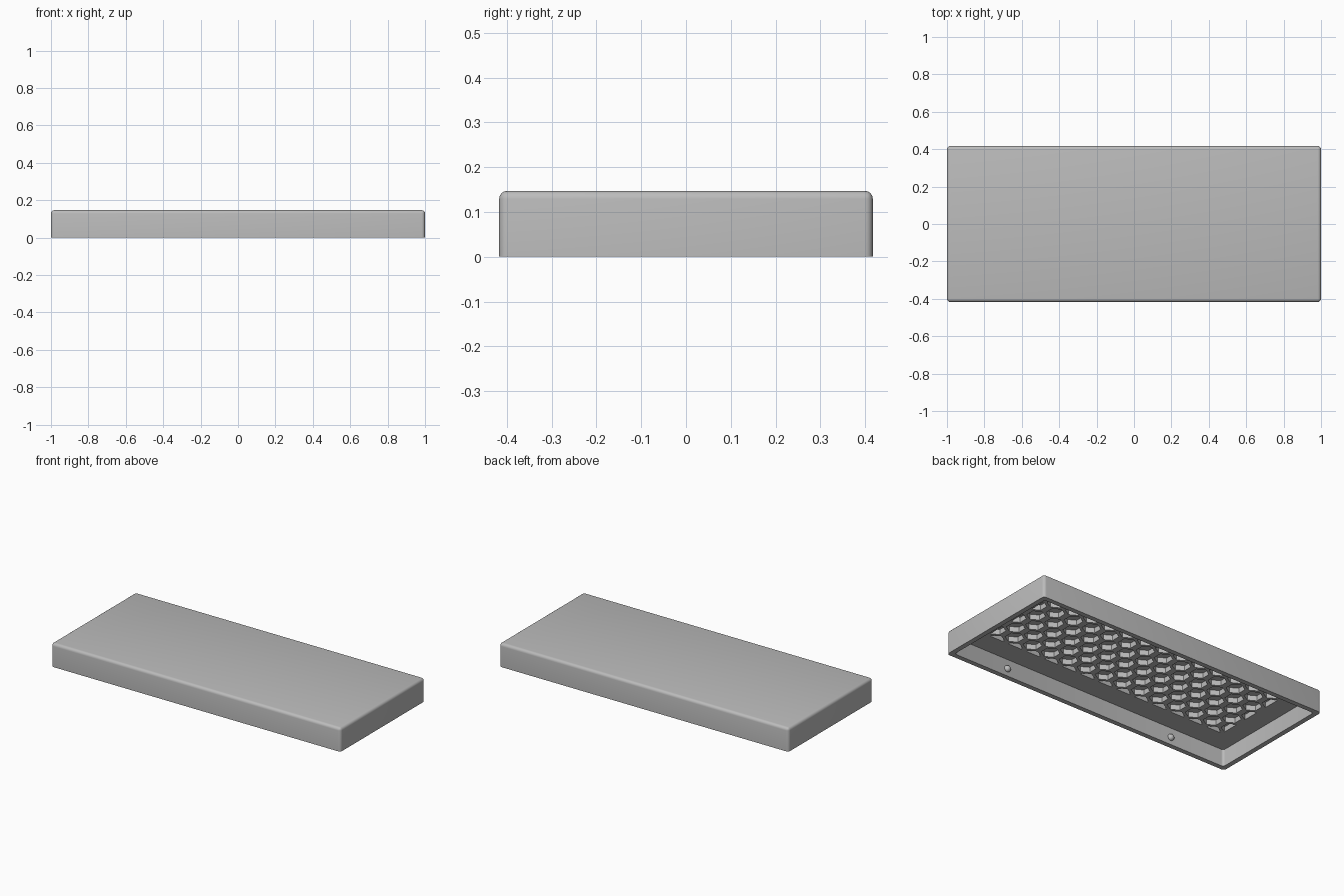
import bpy, bmesh
from math import sin, cos, pi
from mathutils import Matrix

cube = bpy.data.objects.get("Cube")
if cube:
    bpy.data.objects.remove(cube, do_unlink=True)

HALF_X, HALF_Y, HEIGHT = 1.0, 0.417, 0.147
WALL, CEILING = 0.03, 0.105

grey = bpy.data.materials.new("mid grey")
grey.use_nodes = True
grey.diffuse_color = (0.5, 0.5, 0.5, 1)
grey.node_tree.nodes["Principled BSDF"].inputs["Base Color"].default_value = (0.5, 0.5, 0.5, 1)


def make_object(name, bm):
    bmesh.ops.recalc_face_normals(bm, faces=bm.faces)
    mesh = bpy.data.meshes.new(name)
    bm.to_mesh(mesh)
    bm.free()
    mesh.materials.append(grey)
    obj = bpy.data.objects.new(name, mesh)
    bpy.context.collection.objects.link(obj)
    return obj


def rounded_box(name, hx, hy, z0, z1, radius, round_top):
    """Box with rounded upright corners and, if asked, a rounded top rim."""
    bm = bmesh.new()
    size = Matrix.Diagonal((2 * hx, 2 * hy, z1 - z0, 1))
    bmesh.ops.create_cube(bm, size=1, matrix=Matrix.Translation((0, 0, (z0 + z1) / 2)) @ size)
    edges = []
    for e in bm.edges:
        a, b = (v.co.z for v in e.verts)
        if abs(a - b) > 0.01 or (round_top and min(a, b) > z1 - 0.01):
            edges.append(e)
    bmesh.ops.bevel(bm, geom=edges, offset=radius, segments=4, profile=0.5, affect='EDGES')
    return make_object(name, bm)


def cut(target, cutter):
    mod = target.modifiers.new("cut", 'BOOLEAN')
    mod.operation, mod.solver, mod.object = 'DIFFERENCE', 'EXACT', cutter
    bpy.context.view_layer.objects.active = target
    bpy.ops.object.modifier_apply(modifier=mod.name)
    bpy.data.objects.remove(cutter, do_unlink=True)


# Outer shell, open underneath
shell = rounded_box("cover_shell", HALF_X, HALF_Y, 0, HEIGHT, 0.018, True)
cut(shell, rounded_box("cavity_cutter", HALF_X - WALL, HALF_Y - WALL, -0.1, CEILING, 0.015, False))

# Staggered hexagonal pockets in the ceiling, trimmed to a rectangle
TRIM_X, TRIM_Y = 0.845, 0.25
PITCH, ROW, RADIUS = 0.13, 0.088, 0.053
bm = bmesh.new()
for row in range(-3, 4):
    odd = row % 2
    for col in range(13 if odd else 14):
        cx = -TRIM_X + PITCH * (col + odd / 2)
        outline = []
        for k in range(6):
            x = cx + RADIUS * sin(k * pi / 3)
            y = row * ROW + RADIUS * cos(k * pi / 3)
            outline.append((max(-TRIM_X, min(TRIM_X, x)), max(-TRIM_Y, min(TRIM_Y, y))))
        low = bm.faces.new([bm.verts.new((x, y, CEILING - 0.02)) for x, y in outline])
        top = bmesh.ops.extrude_face_region(bm, geom=[low])["geom"]
        for v in top:
            if isinstance(v, bmesh.types.BMVert):
                v.co.z = CEILING + 0.032
cut(shell, make_object("pocket_cutter", bm))

# Snap bumps on the long inner walls
bumps = []
for side, sy in (("front", -1), ("back", 1)):
    for hand, sx in (("right", -1), ("left", 1)):
        bm = bmesh.new()
        place = Matrix.Translation((sx * 0.59, sy * (HALF_Y - WALL), 0.045))
        bmesh.ops.create_uvsphere(bm, u_segments=20, v_segments=12, radius=0.02, matrix=place)
        bumps.append(make_object(f"{side}_{hand}_snap_bump", bm))

# Smooth rounded edges, keep hard ones
bpy.ops.object.select_all(action='DESELECT')
for obj in [shell] + bumps:
    obj.select_set(True)
bpy.context.view_layer.objects.active = shell
bpy.ops.object.shade_smooth_by_angle(angle=pi / 6)
